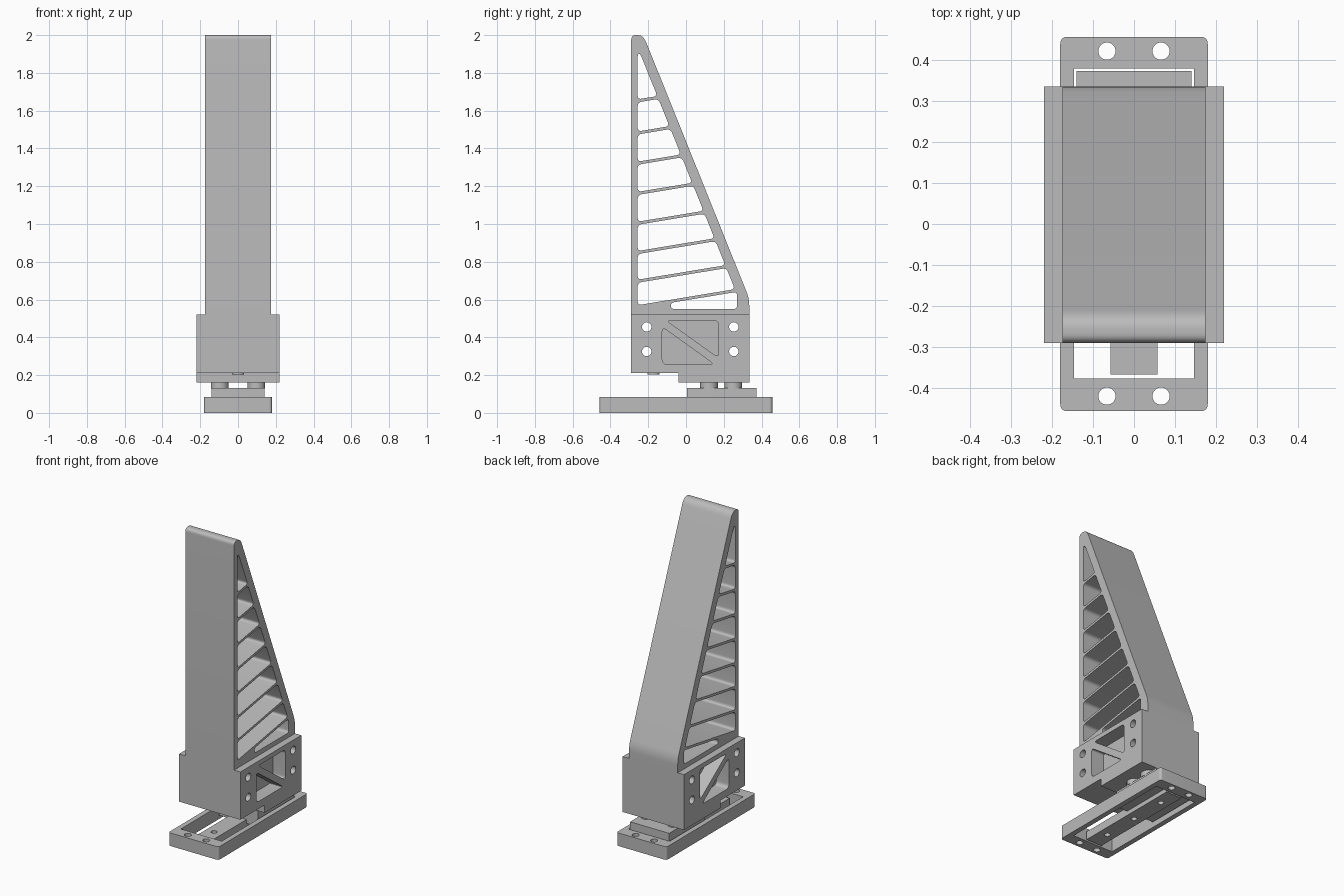
import bpy, bmesh, math
from mathutils import Vector

if "Cube" in bpy.data.objects:
    bpy.data.objects.remove(bpy.data.objects["Cube"], do_unlink=True)

grey = bpy.data.materials.new("machined grey")
grey.use_nodes = True
grey.diffuse_color = (0.5, 0.5, 0.5, 1)
grey.node_tree.nodes["Principled BSDF"].inputs["Base Color"].default_value = (0.5, 0.5, 0.5, 1)

SIDEWAYS = (math.pi / 2, 0, math.pi / 2)   # profile x, y -> world y, z


def rounded(corners, cut, steps=7):
    """Polygon with each corner replaced by a curve starting `cut` away."""
    cuts = cut if isinstance(cut, (list, tuple)) else [cut] * len(corners)
    pts, out = [Vector(c) for c in corners], []
    for i, p in enumerate(pts):
        prev, nxt = pts[i - 1], pts[(i + 1) % len(pts)]
        if cuts[i] == 0:
            out.append(p)
            continue
        a = p + (prev - p).normalized() * min(cuts[i], (prev - p).length * 0.45)
        b = p + (nxt - p).normalized() * min(cuts[i], (nxt - p).length * 0.45)
        for k in range(steps + 1):
            t = k / steps
            out.append(a * (1 - t) ** 2 + p * (2 * t * (1 - t)) + b * t * t)
    return out


def box(x0, x1, y0, y1, cut=0):
    return rounded([(x0, y0), (x1, y0), (x1, y1), (x0, y1)], cut)


def circle(x, y, r, n=32):
    return [(x + r * math.cos(2 * math.pi * k / n), y + r * math.sin(2 * math.pi * k / n))
            for k in range(n)]


def prism(name, loops, low, high, sideways=False):
    """Extrude an outline with holes from low to high along its normal."""
    curve = bpy.data.curves.new(name, 'CURVE')
    curve.dimensions, curve.fill_mode = '2D', 'BOTH'
    curve.extrude = (high - low) / 2
    for loop in loops:
        s = curve.splines.new('POLY')
        s.points.add(len(loop) - 1)
        for pt, co in zip(s.points, loop):
            pt.co = (co[0], co[1], 0, 1)
        s.use_cyclic_u = True
    temp = bpy.data.objects.new(name + " profile", curve)
    bpy.context.collection.objects.link(temp)
    bpy.context.view_layer.update()
    mesh = bpy.data.meshes.new_from_object(temp.evaluated_get(bpy.context.evaluated_depsgraph_get()))
    bpy.data.objects.remove(temp, do_unlink=True)
    bm = bmesh.new()
    bm.from_mesh(mesh)
    bmesh.ops.remove_doubles(bm, verts=bm.verts, dist=1e-5)
    bmesh.ops.recalc_face_normals(bm, faces=bm.faces)
    bm.to_mesh(mesh)
    bm.free()
    mesh.materials.clear()
    mesh.materials.append(grey)
    obj = bpy.data.objects.new(name, mesh)
    bpy.context.collection.objects.link(obj)
    mid = (low + high) / 2
    if sideways:
        obj.rotation_euler = SIDEWAYS
        obj.location.x = mid
    else:
        obj.location.z = mid
    return obj


def select(obj):
    bpy.ops.object.select_all(action='DESELECT')
    obj.select_set(True)
    bpy.context.view_layer.objects.active = obj


def cut_out(obj, cutter):
    mod = obj.modifiers.new("pocket", 'BOOLEAN')
    mod.operation, mod.solver, mod.object = 'DIFFERENCE', 'EXACT', cutter
    cutter.hide_render = True
    select(obj)
    bpy.ops.object.modifier_apply(modifier=mod.name)
    bpy.data.objects.remove(cutter, do_unlink=True)


parts = []

# Tapered fin with a ladder of slanted ribs
FRONT, SLOPE, HALF_RIB = -0.256, 0.165, 0.008
outline = rounded([(-0.29, 0.52), (0.335, 0.52), (0.335, 0.605), (-0.226, 2.0), (-0.29, 2.0)],
                  [0, 0, 0.04, 0.045, 0.025])


def slant(z):                      # inner face of the sloping wall
    return -0.145 - 0.402 * (z - 1.66)


def wall_hit(z_left):              # where a rib edge meets the sloping wall
    y = (slant(z_left) + 0.402 * SLOPE * FRONT) / (1 + 0.402 * SLOPE)
    return (y, z_left + SLOPE * (y - FRONT))


ribs = [1.652, 1.482, 1.322, 1.162, 1.004, 0.849, 0.697, 0.562]
windows = [rounded([(FRONT, ribs[0] + HALF_RIB), wall_hit(ribs[0] + HALF_RIB),
                    (slant(1.9), 1.9), (FRONT, 1.9)], 0.02)]
for upper, lower in zip(ribs, ribs[1:]):
    top, bottom = upper - HALF_RIB, lower + HALF_RIB
    windows.append(rounded([(FRONT, bottom), wall_hit(bottom), wall_hit(top), (FRONT, top)], 0.022))
last = ribs[-1] - HALF_RIB
windows.append(rounded([(-0.08, 0.55), (0.27, 0.55), (0.27, last + SLOPE * (0.27 - FRONT)),
                        (-0.08, last + SLOPE * (-0.08 - FRONT))], 0.02))
parts.append(prism("fin", [outline] + windows, -0.175, 0.175, True))

# Mounting block with cross bores and triangular side pockets
block = prism("mounting_block",
              [[(-0.29, 0.21), (-0.04, 0.21), (-0.04, 0.16), (0.335, 0.16), (0.335, 0.52), (-0.29, 0.52)]]
              + [circle(y, z, 0.025) for y in (-0.208, 0.253) for z in (0.325, 0.455)],
              -0.22, 0.22, True)
pockets = ([(-0.105, 0.49), (0.172, 0.49), (0.172, 0.292)],
           [(-0.126, 0.455), (-0.126, 0.257), (0.15, 0.257)])
for side in (-1, 1):
    low, high = sorted((side * 0.13, side * 0.26))
    for tri in pockets:
        cut_out(block, prism("pocket_cutter", [rounded(tri, 0.028)], low, high, True))
parts.append(block)

# Base plate with a long opening and end bolt holes
parts.append(prism("base_plate",
                   [box(-0.18, 0.18, -0.457, 0.457, 0.018), box(-0.147, 0.147, -0.377, 0.38)]
                   + [circle(x, y, 0.021) for x in (-0.066, 0.066) for y in (-0.42, 0.422)],
                   0, 0.085))

# Slide rail and carriage
parts.append(prism("slide_rail",
                   [box(-0.057, 0.057, -0.367, 0.367)] + [circle(0, y, 0.018) for y in (-0.245, 0, 0.245)],
                   0.002, 0.055))
parts.append(prism("carriage", [box(-0.14, 0.14, 0.005, 0.373)], 0.03, 0.132))

# Spacers between carriage and block, and a locating pin
for x in (-0.097, 0.097):
    for y in (0.122, 0.25):
        parts.append(prism("spacer", [circle(x, y, 0.047)], 0.13, 0.162))
parts.append(prism("locating_pin", [circle(0, -0.172, 0.031)], 0.203, 0.215))

for part in parts:
    select(part)
    bpy.ops.object.shade_smooth_by_angle(angle=math.radians(30))
